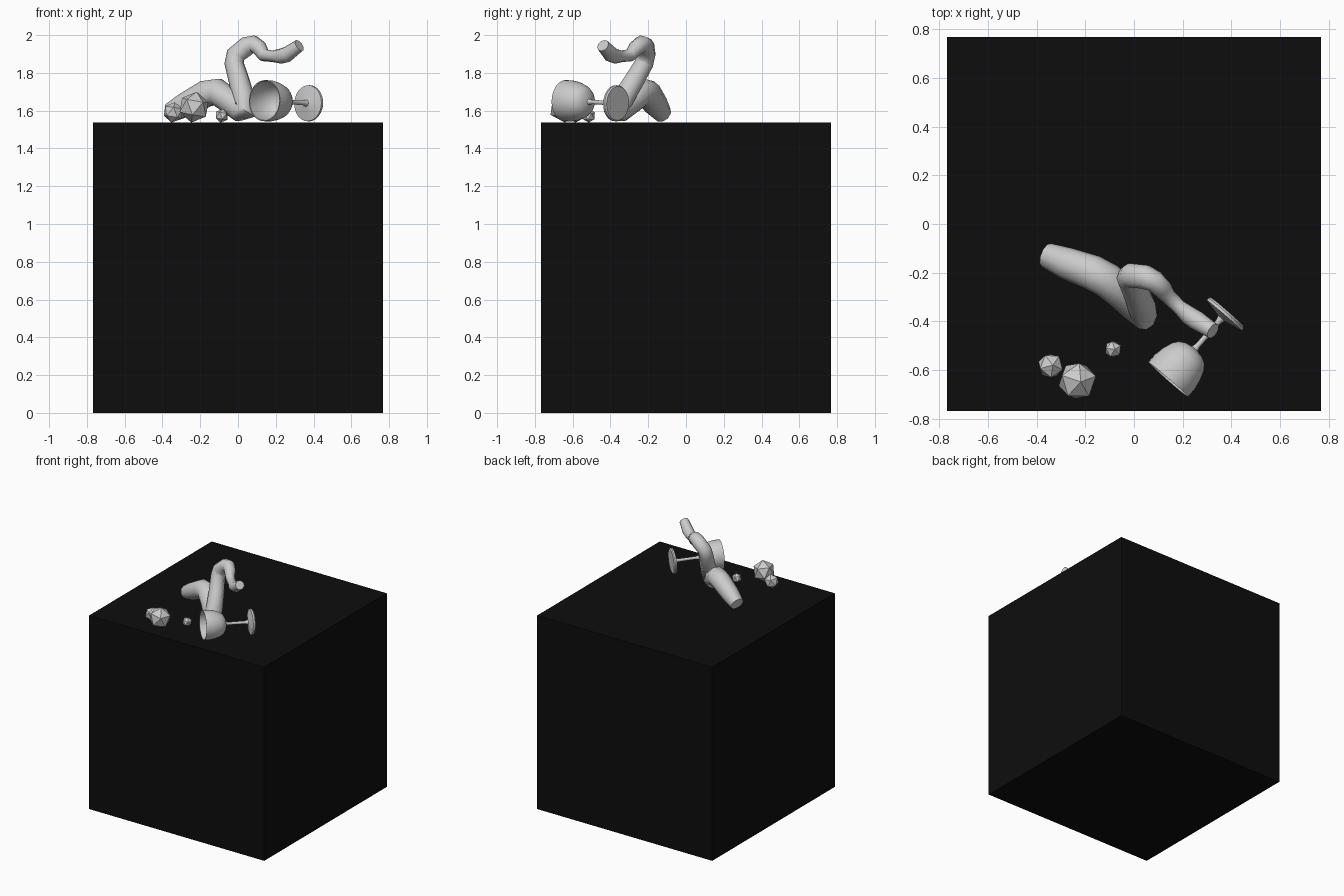
import bpy, bmesh, math
from mathutils import Vector

if "Cube" in bpy.data.objects:
    bpy.data.objects.remove(bpy.data.objects["Cube"])

TOP = 1.537  # height of the plinth top


def smooth(obj, angle):
    bpy.ops.object.select_all(action='DESELECT')
    obj.select_set(True)
    bpy.context.view_layer.objects.active = obj
    bpy.ops.object.shade_smooth_by_angle(angle=math.radians(angle))


# black plinth
bpy.ops.mesh.primitive_cube_add(size=1, location=(0, 0, TOP / 2))
plinth = bpy.context.object
plinth.name = "plinth"
plinth.scale = (1.537, 1.537, TOP)
black = bpy.data.materials.new("black")
black.diffuse_color = (0.004, 0.004, 0.004, 1)
black.use_nodes = True
black.node_tree.nodes["Principled BSDF"].inputs["Base Color"].default_value = black.diffuse_color
plinth.data.materials.append(black)

# faceted stones
stones = [("large_stone", -0.233, -0.645, 0.083, 0.3),
          ("medium_stone", -0.343, -0.583, 0.055, 0.9),
          ("small_stone", -0.086, -0.515, 0.037, 0.5)]
for name, x, y, r, turn in stones:
    bpy.ops.mesh.primitive_ico_sphere_add(subdivisions=1, radius=r,
                                          location=(x, y, TOP + r * 0.98),
                                          rotation=(0.1, 0.15, turn))
    bpy.context.object.name = name

# goblet lying on its side: (radius, distance along axis), foot to rim and back inside
profile = [(0, -0.012), (0.09, -0.012), (0.096, -0.004), (0.095, 0.008),
           (0.06, 0.015), (0.018, 0.024), (0.012, 0.045), (0.011, 0.17),
           (0.016, 0.19), (0.045, 0.196), (0.07, 0.21), (0.088, 0.235),
           (0.102, 0.275), (0.109, 0.315), (0.109, 0.358),
           (0.104, 0.358), (0.103, 0.315), (0.096, 0.275), (0.082, 0.24),
           (0.062, 0.216), (0.04, 0.205), (0, 0.2)]
bm = bmesh.new()
verts = [bm.verts.new((r, 0, h)) for r, h in profile]
edges = [bm.edges.new(pair) for pair in zip(verts, verts[1:])]
bmesh.ops.spin(bm, geom=verts + edges, cent=(0, 0, 0), axis=(0, 0, 1),
               angle=2 * math.pi, steps=32)
bmesh.ops.remove_doubles(bm, verts=bm.verts, dist=0.0005)
bmesh.ops.recalc_face_normals(bm, faces=bm.faces)
mesh = bpy.data.meshes.new("goblet")
bm.to_mesh(mesh)
bm.free()
goblet = bpy.data.objects.new("goblet", mesh)
bpy.context.collection.objects.link(goblet)
foot, rim = Vector((0.375, -0.37, 1.639)), Vector((0.14, -0.64, 1.653))
goblet.location = foot
goblet.rotation_euler = (rim - foot).to_track_quat('Z', 'Y').to_euler()
smooth(goblet, 40)

# bent, tapering figure swept along a path: (x, y, z, radius)
path = [(-0.36, -0.128, 1.588, 0.052), (-0.28, -0.16, 1.63, 0.066),
        (-0.17, -0.2, 1.69, 0.073), (-0.11, -0.232, 1.70, 0.073),
        (-0.05, -0.285, 1.655, 0.068), (0.01, -0.345, 1.602, 0.062),
        (0.042, -0.372, 1.605, 0.064), (0.03, -0.335, 1.66, 0.060),
        (0.008, -0.28, 1.75, 0.056), (-0.02, -0.222, 1.85, 0.052),
        (-0.012, -0.212, 1.895, 0.052), (0.045, -0.218, 1.94, 0.052),
        (0.085, -0.235, 1.953, 0.046), (0.115, -0.265, 1.93, 0.042),
        (0.138, -0.295, 1.893, 0.034), (0.185, -0.34, 1.888, 0.031),
        (0.225, -0.375, 1.888, 0.040), (0.26, -0.398, 1.898, 0.042),
        (0.325, -0.44, 1.945, 0.034)]
curve = bpy.data.curves.new("bent_figure", 'CURVE')
curve.dimensions = '3D'
curve.bevel_depth = 1
curve.bevel_resolution = 3
curve.use_fill_caps = True
spline = curve.splines.new('POLY')
spline.points.add(len(path) - 1)
for point, (x, y, z, r) in zip(spline.points, path):
    point.co = (x, y, z, 1)
    point.radius = r
figure = bpy.data.objects.new("bent_figure", curve)
bpy.context.collection.objects.link(figure)
bpy.ops.object.select_all(action='DESELECT')
figure.select_set(True)
bpy.context.view_layer.objects.active = figure
bpy.ops.object.convert(target='MESH')
smooth(bpy.context.object, 50)
